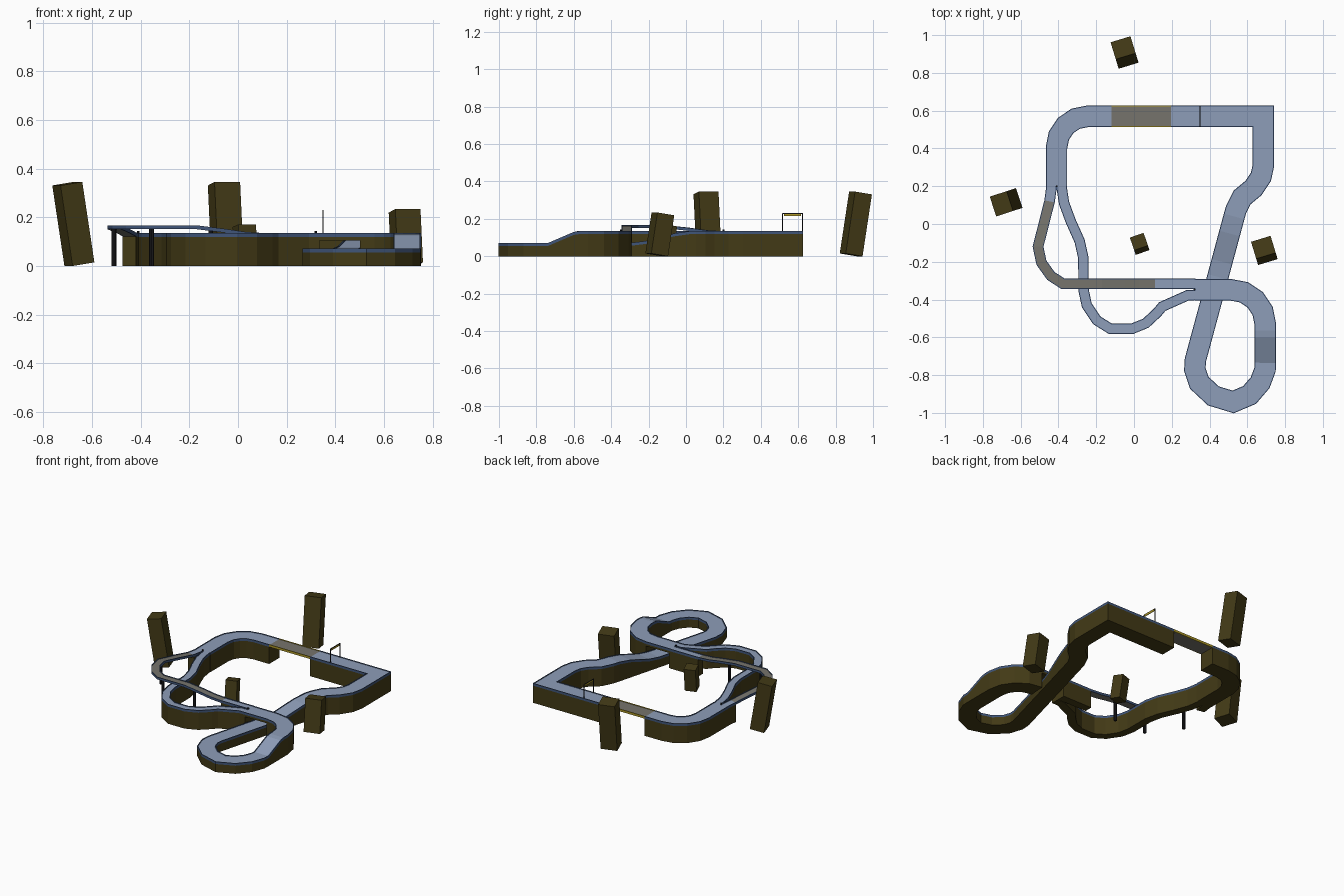
import bpy, bmesh, math
from mathutils import Vector, Matrix

if "Cube" in bpy.data.objects:
    bpy.data.objects.remove(bpy.data.objects["Cube"])


def material(name, r, g, b):
    m = bpy.data.materials.new(name)
    m.diffuse_color = (r, g, b, 1)
    m.use_nodes = True
    m.node_tree.nodes["Principled BSDF"].inputs["Base Color"].default_value = m.diffuse_color
    return m


ROAD = material("road blue grey", 0.27, 0.34, 0.48)
DECK = material("bridge grey", 0.18, 0.175, 0.15)
RAIL = material("rail blue", 0.05, 0.09, 0.19)
BASE = material("dark olive", 0.055, 0.042, 0.008)
YELLOW = material("yellow trim", 0.42, 0.31, 0.02)
BLACK = material("black posts", 0.01, 0.01, 0.012)


def add_object(name, bm, mat):
    bmesh.ops.recalc_face_normals(bm, faces=bm.faces)
    me = bpy.data.meshes.new(name)
    bm.to_mesh(me)
    bm.free()
    me.materials.append(mat)
    ob = bpy.data.objects.new(name, me)
    bpy.context.collection.objects.link(ob)
    return ob


def box(name, size, matrix, mat):
    bm = bmesh.new()
    bmesh.ops.create_cube(bm, size=1, matrix=matrix @ Matrix.Diagonal((*size, 1)))
    return add_object(name, bm, mat)


def post(name, x, y, z0, z1, r, mat):
    bm = bmesh.new()
    bmesh.ops.create_cone(bm, cap_ends=True, segments=8, radius1=r, radius2=r, depth=z1 - z0,
                          matrix=Matrix.Translation((x, y, (z0 + z1) / 2)))
    return add_object(name, bm, mat)


def miters(pts):
    """Sideways vectors along a path, lengthened at the bends."""
    dirs = [(Vector(b[:2]) - Vector(a[:2])).normalized() for a, b in zip(pts, pts[1:])]
    out = []
    for i in range(len(pts)):
        a, b = dirs[max(i - 1, 0)], dirs[min(i, len(dirs) - 1)]
        na, nb = Vector((-a.y, a.x)), Vector((-b.y, b.x))
        n = (na + nb).normalized()
        out.append(n / n.dot(na))
    return out


def strip(name, pts, norms, a, b, lo, hi, mat):
    """Sweep a rectangle from offset a to b; lo=None reaches the ground."""
    bm = bmesh.new()
    rings = []
    for (x, y, z), n in zip(pts, norms):
        zl = 0 if lo is None else z + lo
        rings.append([bm.verts.new((x + n.x * o, y + n.y * o, h))
                      for o, h in ((a, zl), (b, zl), (b, z + hi), (a, z + hi))])
    for r, s in zip(rings, rings[1:]):
        for k in range(4):
            bm.faces.new((r[k], r[(k + 1) % 4], s[(k + 1) % 4], s[k]))
    bm.faces.new(rings[0])
    bm.faces.new(rings[-1][::-1])
    add_object(name, bm, mat)


def road(name, width, sections):
    """sections: (label, points, surface, rail, base); each continues the last."""
    path = [p for s in sections for p in s[1]]
    norms = miters(path)
    h, start, pos = width / 2, 0, 0
    for label, pts, surface, rail, base in sections:
        pos += len(pts)
        p, n = path[start:pos], norms[start:pos]
        start = pos - 1
        full = name + "_" + label
        strip(full + "_surface", p, n, -h + .005, h - .005, -.012, 0, surface)
        for side, a, b in (("right", -h, -h + .005), ("left", h - .005, h)):
            strip(full + "_rail_" + side, p, n, a, b, -.012, .004, rail)
        if base == "solid":
            strip(full + "_base", p, n, -h, h, None, -.012, BASE)
        elif base == "thin":
            strip(full + "_slab", p, n, -h, h, -.026, -.012, BASE)


def arc(cx, cy, r, a0, a1, n, z):
    angles = [math.radians(a0 + (a1 - a0) * i / n) for i in range(n + 1)]
    return [(cx + r * math.cos(t), cy + r * math.sin(t), z) for t in angles]


T, L = 0.131, 0.068      # upper and lower road levels

# Main circuit, from the merge round to the split
ramp = [(0.325 + 0.27 * (y + 0.72), y, z) for y, z in
        ((-.72, L), (-.28, L), (-.20, .078), (-.05, .118), (.04, T))]
road("main_road", 0.113, [
    ("merge", [(.32, -.3475, T), (.335, -.3475, T)], ROAD, RAIL, "solid"),
    ("overpass", [(.507, -.3475, T)], ROAD, RAIL, "thin"),
    ("lower_loop", arc(.512, -.5305, .183, 90, 0, 4, T)[1:] + [
        (.695, -.565, T), (.695, -.60, .126), (.695, -.735, L), (.694, -.77, L),
        (.668, -.84, L), (.612, -.905, L), (.525, -.942, L), (.42, -.91, L),
        (.345, -.84, L), (.322, -.77, L)] + ramp + [
        (.54, .075, T), (.572, .14, T), (.632, .19, T), (.672, .25, T), (.685, .31, T),
        (.685, .57, T), (.195, .57, T)], ROAD, RAIL, "solid"),
    ("bridge", [(-.12, .57, T)], DECK, YELLOW, None),
    ("corner", arc(-.245, .405, .165, 90, 180, 4, T) + [(-.41, .2, T)], ROAD, RAIL, "solid"),
])

# Inner branch at road level
road("inner_branch", 0.055, [
    ("path", [(x, y, T) for x, y in (
        (-.3825, .2), (-.3825, .19), (-.37, .11), (-.335, .015), (-.288, -.09), (-.268, -.18),
        (-.267, -.35), (-.25, -.43), (-.197, -.51), (-.125, -.555), (-.01, -.555),
        (.063, -.525), (.122, -.47), (.15, -.437), (.285, -.377), (.325, -.376))],
     ROAD, RAIL, "solid")])

# Outer branch, a raised bridge over the inner one
H = 0.163
road("outer_branch", 0.056, [
    ("entry", [(-.4375, .2, T), (-.4375, .19, T), (-.447, .12, .134)], ROAD, RAIL, "solid"),
    ("bridge", [(-.475, .01, .149), (-.508, -.12, H), (-.49, -.205, H), (-.44, -.275, H),
                (-.375, -.317, H), (-.17, -.317, H), (-.05, -.317, .148), (.03, -.317, .136),
                (.11, -.317, T)], DECK, RAIL, None),
    ("exit", [(.325, -.317, T)], ROAD, RAIL, "solid")])

# Bridge columns and the small posts where the road divides
for i, (x, y) in enumerate(((-.51, -.12), (-.355, -.317), (-.112, -.317))):
    post(f"bridge_column_{i + 1}", x, y, 0, H - .012, .01, BLACK)
for i, (x, y) in enumerate(((-.41, .2), (.32, -.347))):
    post(f"divider_post_{i + 1}", x, y, T - .012, T + .012, .005, BLACK)

# Start gate
for side, y in (("near", .517), ("far", .622)):
    box("gate_post_" + side, (.005, .005, .1), Matrix.Translation((.35, y, .179)), BLACK)
box("gate_top_bar", (.005, .11, .003), Matrix.Translation((.35, .57, .2285)), BLACK)
box("gate_banner", (.004, .09, .012), Matrix.Translation((.35, .5695, .221)), YELLOW)

# Leaning tower blocks: position, size, yaw, lean axis
for name, x, y, size, yaw, axis in (
        ("back_tower", -.05, .908, (.11, .095, .335), 17, 'X'),
        ("left_tower", -.677, .115, (.095, .11, .335), 18, 'Y'),
        ("middle_tower", .03, -.105, (.077, .072, .162), 19, 'X'),
        ("right_tower", .69, -.14, (.108, .095, .222), 17, 'X')):
    rot = Matrix.Rotation(math.radians(yaw), 4, 'Z') @ Matrix.Rotation(math.radians(-9), 4, axis)
    lift = sum(abs(rot[2][i]) * size[i] / 2 for i in range(3))
    box(name, size, Matrix.Translation((x, y, lift)) @ rot, BASE)
